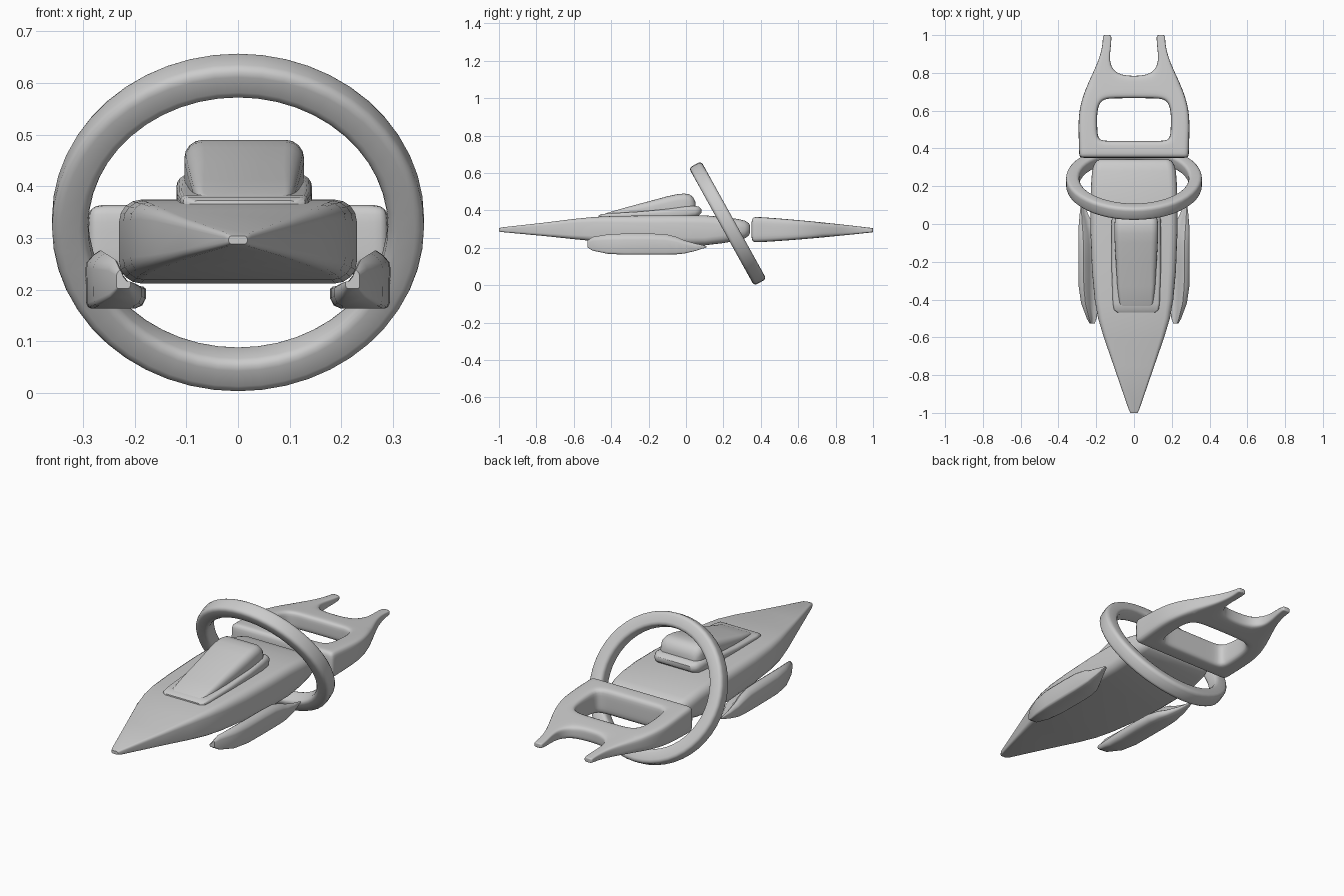
import bpy, bmesh, math
from mathutils import Vector

if "Cube" in bpy.data.objects:
    bpy.data.objects.remove(bpy.data.objects["Cube"])


def rounded_rect(hw, hh, r, steps=5):
    """2D rounded rectangle outline centred on the origin."""
    r = min(r, hw * 0.95, hh * 0.95)
    pts = []
    for k, (sx, sz) in enumerate([(1, 1), (-1, 1), (-1, -1), (1, -1)]):
        for i in range(steps):
            a = math.pi / 2 * (k + i / (steps - 1))
            pts.append((sx * (hw - r) + r * math.cos(a), sz * (hh - r) + r * math.sin(a)))
    return pts


def finish(name, bm, angle=40):
    bmesh.ops.recalc_face_normals(bm, faces=bm.faces)
    me = bpy.data.meshes.new(name)
    bm.to_mesh(me)
    bm.free()
    ob = bpy.data.objects.new(name, me)
    bpy.context.collection.objects.link(ob)
    bpy.ops.object.select_all(action='DESELECT')
    ob.select_set(True)
    bpy.context.view_layer.objects.active = ob
    bpy.ops.object.shade_smooth_by_angle(angle=math.radians(angle))
    return ob


def loft(name, rings, closed=False, angle=40):
    """Skin a list of equal-length point rings."""
    bm = bmesh.new()
    vr = [[bm.verts.new(p) for p in ring] for ring in rings]
    n = len(vr[0])
    pairs = list(zip(vr, vr[1:])) + ([(vr[-1], vr[0])] if closed else [])
    for a, b in pairs:
        for i in range(n):
            j = (i + 1) % n
            bm.faces.new((a[i], a[j], b[j], b[i]))
    if not closed:
        bm.faces.new(vr[0])
        bm.faces.new(vr[-1])
    return finish(name, bm, angle)


def body(name, sections, cx=0.0):
    """Loft of rounded rectangles: (y, half width, z low, z high, radius)."""
    return loft(name, [[(cx + u, y, (z0 + z1) / 2 + v)
                        for u, v in rounded_rect(hw, (z1 - z0) / 2, r)]
                       for y, hw, z0, z1, r in sections])


def mirror_x(ob, clip=False):
    m = ob.modifiers.new("mirror", 'MIRROR')
    m.use_clip = clip


# Main hull
body("hull", [
    (-1.0, .018, .288, .304, .006), (-.985, .027, .284, .309, .008),
    (-.75, .108, .262, .335, .015), (-.6, .16, .246, .354, .022),
    (-.5, .19, .236, .364, .028), (-.4, .208, .228, .369, .034),
    (-.25, .222, .219, .372, .04), (-.05, .23, .212, .374, .042),
    (.1, .23, .213, .373, .042), (.2, .228, .225, .365, .042),
    (.28, .222, .24, .353, .042), (.315, .212, .25, .345, .04),
    (.335, .198, .265, .332, .03), (.342, .18, .28, .318, .018)])

# Canopy rim and canopy dome, slightly off centre
body("canopy_rim", [
    (-.468, .10, .355, .372, .008), (-.455, .118, .355, .379, .01),
    (-.42, .124, .355, .383, .012), (-.25, .13, .355, .393, .014),
    (-.1, .131, .355, .407, .018), (0, .131, .36, .422, .022),
    (.05, .128, .366, .424, .024), (.07, .118, .374, .419, .022),
    (.082, .10, .385, .408, .011)], .012)
body("canopy_dome", [
    (-.44, .075, .36, .379, .008), (-.42, .09, .36, .387, .012),
    (-.33, .1, .36, .413, .022), (-.2, .108, .36, .448, .032),
    (-.1, .114, .36, .475, .036), (-.05, .116, .36, .486, .036),
    (-.01, .116, .36, .49, .036), (.02, .113, .36, .485, .036),
    (.038, .105, .36, .47, .034), (.05, .09, .37, .445, .03)], .012)

# Tilted ring around the hull
center = Vector((0, .2225, .33))
tilt = math.radians(29)
up = Vector((0, -math.sin(tilt), math.cos(tilt)))
axis = Vector((0, math.cos(tilt), math.sin(tilt)))
section = rounded_rect(.035, .0375, .018, 4)
rings = []
for i in range(48):
    a = 2 * math.pi * i / 48
    radial = Vector((math.cos(a), 0, 0)) + up * math.sin(a)
    rings.append([center + radial * (.325 + u) + axis * v for u, v in section])
loft("ring", rings, closed=True, angle=60)

# Side pods: an L-shaped outline with a low foot and a tall outer fin
outline = [(0, .34), (.05, .38), (.26, .39), (.5, .62), (.68, .95), (.76, 1), (.88, .92),
           (.98, .8), (1, .7), (.99, .1), (.96, .03), (.9, 0), (.18, 0), (.06, .06), (0, .18)]
pod_sections = [
    (-.527, .208, .235, .202, .238), (-.5, .198, .25, .185, .258),
    (-.42, .186, .28, .168, .271), (-.33, .18, .293, .163, .276),
    (-.2, .178, .295, .163, .276), (-.11, .18, .295, .163, .273),
    (-.05, .192, .295, .165, .258), (-.01, .212, .293, .169, .24),
    (.05, .242, .288, .183, .223), (.11, .267, .28, .202, .209)]
pod = loft("side_pod", [[(x0 + u * (x1 - x0), y, z0 + v * (z1 - z0)) for u, v in outline]
                        for y, x0, x1, z0, z1 in pod_sections], angle=50)
mirror_x(pod)

# Tail frame: half cage with a window and a rear prong, mirrored and subdivided
plan = [(0, .35), (.19, .35), (.29, .35), (0, .44), (.19, .44), (.292, .44),
        (.2, .58), (.297, .6), (.18, .665), (.25, .735), (0, .667), (.09, .665),
        (0, .782), (.09, .79), (.135, .85), (.187, .86), (.12, .95), (.165, .95),
        (.12, 1), (.165, 1)]
quads = [(0, 1, 4, 3), (1, 2, 5, 4), (4, 5, 7, 6), (6, 7, 9, 8), (10, 11, 13, 12),
         (11, 8, 9, 13), (13, 9, 15, 14), (14, 15, 17, 16), (16, 17, 19, 18)]
bm = bmesh.new()
crease = bm.edges.layers.float.new("crease_edge")
layers = []
for side in (1, -1):
    layer = []
    for x, y in plan:
        t = (y - .35) / .65
        layer.append(bm.verts.new((x, y, .297 - .003 * t + side * (.069 - .058 * t ** 1.3))))
    layers.append(layer)
    for q in quads:
        bm.faces.new([layer[i] for i in q])
rim = [e for e in bm.edges if len(e.link_faces) == 1 and any(v.co.x > 1e-4 for v in e.verts)]
top, bottom = layers
partner = dict(zip(top, bottom))
for e in rim:
    e[crease] = .38
    a, b = e.verts
    if a in partner:
        bm.faces.new((a, b, partner[b], partner[a]))
for i in (2, 4, 18, 19):
    bm.edges.get((top[i], bottom[i]))[crease] = .4
for layer in layers:
    bm.edges.get((layer[18], layer[19]))[crease] = .8
tail = finish("tail_frame", bm, 180)
mirror_x(tail, True)
sub = tail.modifiers.new("smooth", 'SUBSURF')
sub.levels = sub.render_levels = 3
